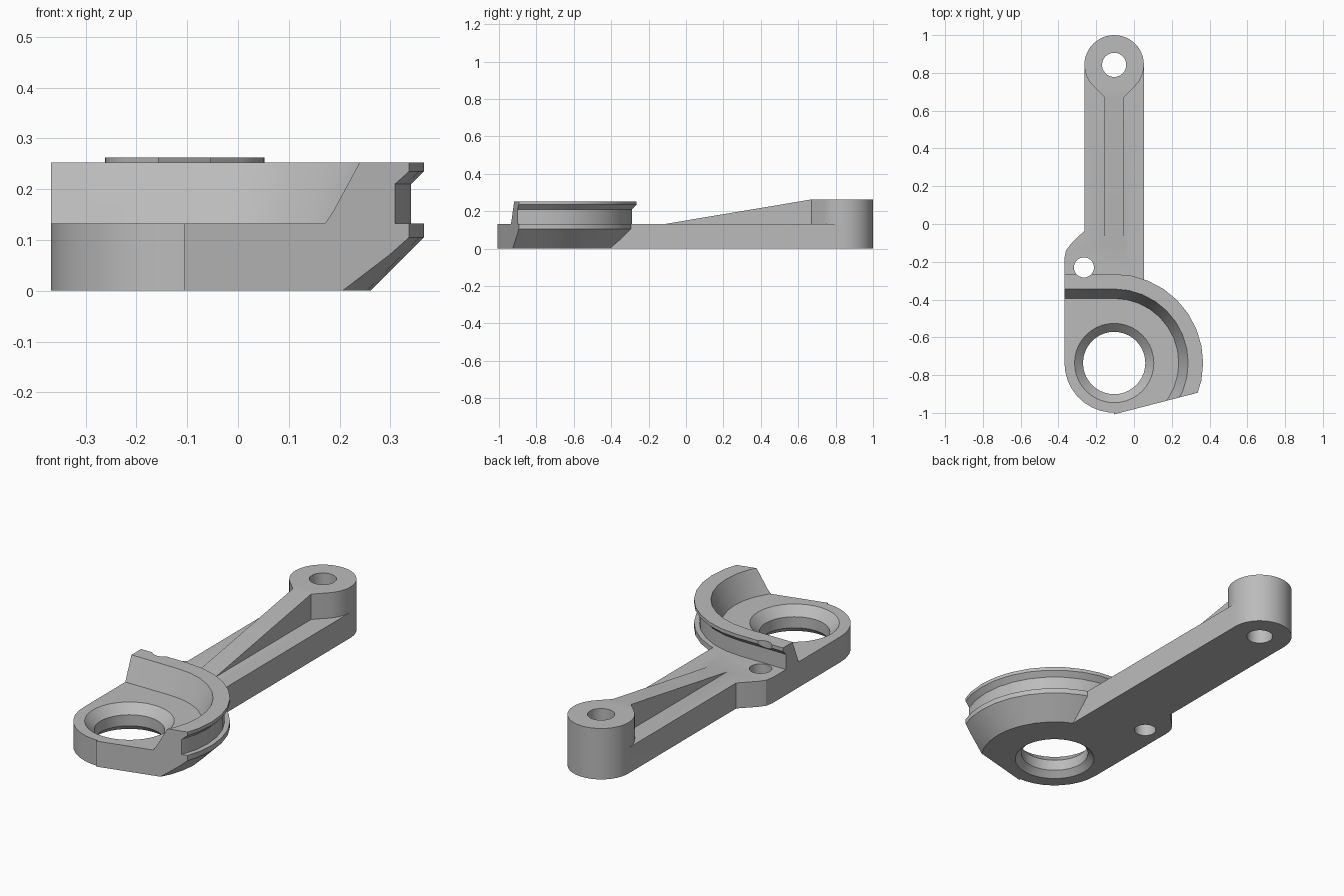
import bpy, bmesh
from math import sin, cos, radians, tau
from mathutils import Vector

old = bpy.data.objects.get("Cube")
if old:
    bpy.data.objects.remove(old)

CX, HUB_Y, BOSS_Y = -0.105, -0.736, 0.8425   # shared axis, hub and boss centres
HUB_R, BOSS_R, FLOOR, BOSS_TOP = 0.263, 0.1575, 0.132, 0.263
LEFT = CX - HUB_R

grey = bpy.data.materials.new("Plain grey")
grey.use_nodes = True
grey.diffuse_color = (0.5, 0.5, 0.5, 1)
grey.node_tree.nodes["Principled BSDF"].inputs["Base Color"].default_value = (0.5, 0.5, 0.5, 1)


def loft(name, rings):
    """Solid through a list of matching closed rings, capped at both ends."""
    bm = bmesh.new()
    vs = [[bm.verts.new(p) for p in ring] for ring in rings]
    n = len(vs[0])
    for a, b in zip(vs, vs[1:]):
        for i in range(n):
            j = (i + 1) % n
            bm.faces.new((a[i], a[j], b[j], b[i]))
    bm.faces.new(vs[0])
    bm.faces.new(vs[-1])
    bmesh.ops.remove_doubles(bm, verts=bm.verts, dist=1e-5)
    bmesh.ops.recalc_face_normals(bm, faces=bm.faces)
    mesh = bpy.data.meshes.new(name)
    bm.to_mesh(mesh)
    bm.free()
    mesh.materials.append(grey)
    obj = bpy.data.objects.new(name, mesh)
    bpy.context.collection.objects.link(obj)
    return obj


def prism(name, outline, z0, z1):
    return loft(name, [[(x, y, z) for x, y in outline] for z in (z0, z1)])


def arc(x, y, r, start, end, steps):
    angles = [radians(start + (end - start) * i / steps) for i in range(steps + 1)]
    return [(x + r * cos(a), y + r * sin(a)) for a in angles]


def round_tool(name, x, y, profile, n=40):
    return loft(name, [[(x + r * cos(tau * i / n), y + r * sin(tau * i / n), z)
                        for i in range(n)] for r, z in profile])


def combine(target, tool, operation):
    mod = target.modifiers.new(tool.name, 'BOOLEAN')
    mod.operation, mod.object, mod.solver = operation, tool, 'EXACT'
    bpy.context.view_layer.objects.active = target
    bpy.ops.object.modifier_apply(modifier=mod.name)
    bpy.data.objects.remove(tool)


# Flat plate: arm, side lug and hub
right = CX + BOSS_R
plate = [(right, BOSS_Y), (CX - BOSS_R, BOSS_Y), (CX - BOSS_R, -0.035),
         (-0.335, -0.107), (-0.36, -0.14), (LEFT, -0.18)]
plate += arc(CX, HUB_Y, HUB_R, 180, 285, 10) + [(right, HUB_Y - HUB_R)]
arm = prism("lever_arm", plate, 0, FLOOR)

# Curved grooved wall: swept straight from the left side, then around the hub
wall_profile = [(0, 0), (0.366, 0), (0.471, 0.105), (0.471, FLOOR), (0.446, FLOOR),
                (0.446, 0.21), (0.471, 0.235), (0.471, 0.253), (0.392, 0.253),
                (0.342, FLOOR), (0, FLOOR)]
sections = [[(LEFT, HUB_Y + r, z) for r, z in wall_profile]]
for i in range(17):
    a = radians(90 - i * 180 / 16)
    sections.append([(CX + r * cos(a), HUB_Y + r * sin(a), z) for r, z in wall_profile])
combine(arm, loft("grooved_wall", sections), 'UNION')

# End boss with flared neck
boss = arc(CX, BOSS_Y, BOSS_R, -45, 225, 36) + [(CX - 0.052, 0.672), (CX + 0.052, 0.672)]
combine(arm, prism("end_boss", boss, 0, BOSS_TOP), 'UNION')

# Sloping rib along the arm
rib = [(-0.11, FLOOR), (0.672, BOSS_TOP), (0.72, BOSS_TOP), (0.72, 0.05), (-0.11, 0.05)]
combine(arm, loft("rib", [[(CX + s * 0.052, y, z) for y, z in rib] for s in (-1, 1)]), 'UNION')

# Slanted front trim, tangent to the hub
t = radians(14.5)
along, out = Vector((cos(t), sin(t))), Vector((sin(t), -cos(t)))
touch = Vector((CX, HUB_Y)) + out * HUB_R
trim = [touch - along, touch + along * 1.5, touch + along * 1.5 + out, touch - along + out]
combine(arm, prism("front_trim", trim, -0.5, 1), 'DIFFERENCE')

# Holes: chamfered hub bore, boss bore and lug bore
hub_bore = [(0.295, -0.1), (0.165, 0.03), (0.165, 0.087), (0.228, 0.15)]
combine(arm, round_tool("hub_bore", CX, HUB_Y, hub_bore), 'DIFFERENCE')
for name, x, y, r in (("boss_bore", CX, BOSS_Y, 0.064), ("lug_bore", -0.265, -0.23, 0.053)):
    combine(arm, round_tool(name, x, y, [(r, -0.2), (r, 0.6)]), 'DIFFERENCE')

bpy.ops.object.select_all(action='DESELECT')
arm.select_set(True)
bpy.context.view_layer.objects.active = arm
bpy.ops.object.shade_smooth_by_angle(angle=radians(25))
